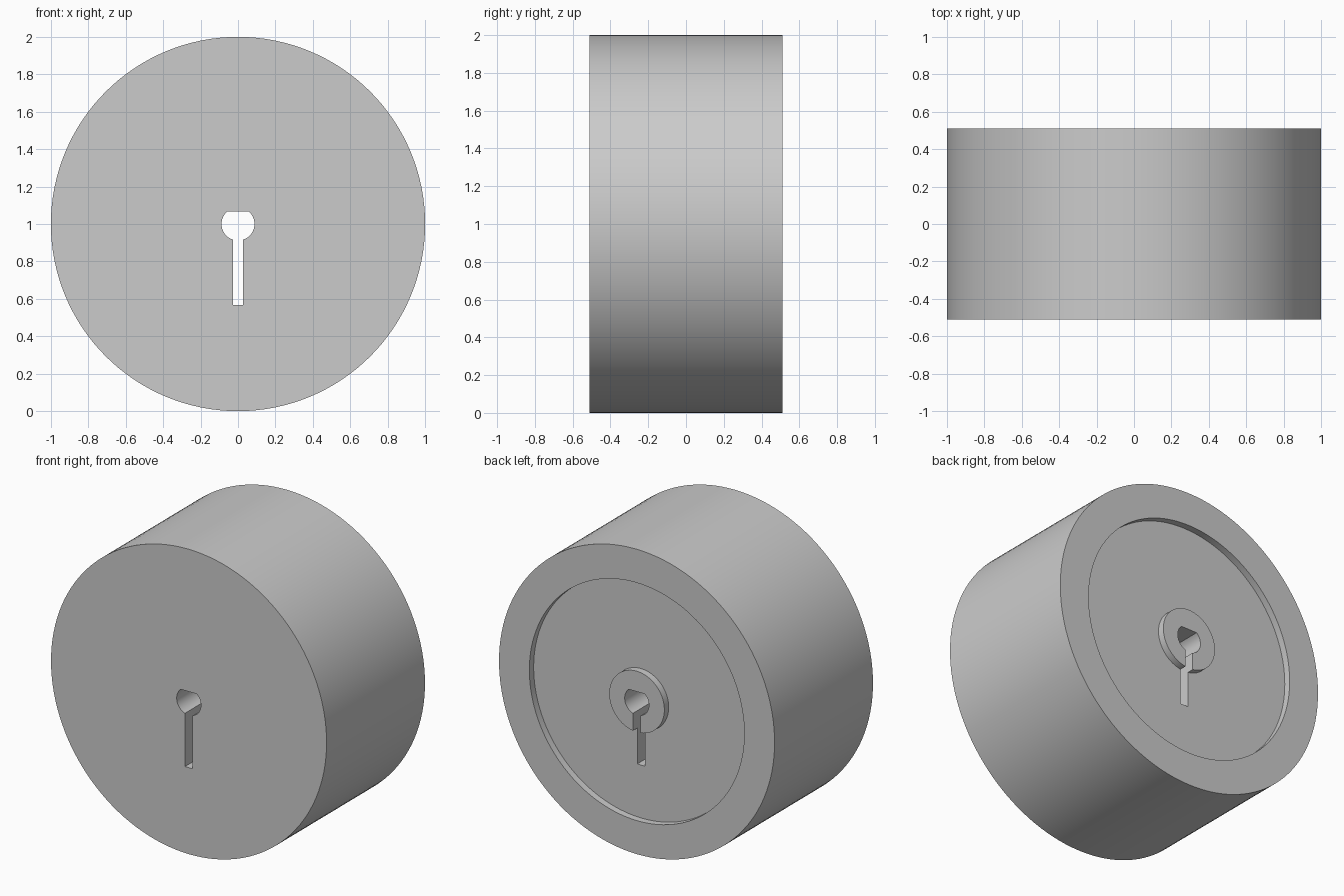
import bpy, bmesh
from math import sin, cos, pi, asin

default = bpy.data.objects.get("Cube")
if default:
    bpy.data.objects.remove(default, do_unlink=True)

SEGMENTS = 128
HALF = 0.51        # half the wheel's thickness
FLOOR = HALF - 0.045
CENTRE_Z = 1.0

grey = bpy.data.materials.new("plain grey")
grey.use_nodes = True
colour = (0.6, 0.6, 0.6, 1)
grey.diffuse_color = colour
grey.node_tree.nodes["Principled BSDF"].inputs["Base Color"].default_value = colour


def loft(name, loops):
    """Skin a list of equal point loops and cap both ends."""
    bm = bmesh.new()
    rings = [[bm.verts.new(p) for p in loop] for loop in loops]
    for a, b in zip(rings, rings[1:]):
        for i in range(len(a)):
            j = (i + 1) % len(a)
            bm.faces.new((a[i], a[j], b[j], b[i]))
    bm.faces.new(rings[0])
    bm.faces.new(rings[-1])
    bmesh.ops.recalc_face_normals(bm, faces=bm.faces)
    mesh = bpy.data.meshes.new(name)
    bm.to_mesh(mesh)
    bm.free()
    mesh.materials.append(grey)
    obj = bpy.data.objects.new(name, mesh)
    bpy.context.collection.objects.link(obj)
    return obj


def circle(radius, y):
    steps = [2 * pi * i / SEGMENTS for i in range(SEGMENTS)]
    return [(radius * cos(a), y, CENTRE_Z + radius * sin(a)) for a in steps]


# Wheel body: drum, recessed back and raised hub flush with the rim
profile = [(1.0, -HALF), (1.0, HALF), (0.78, HALF), (0.78, FLOOR),
           (0.2, FLOOR), (0.2, HALF)]
wheel = loft("wheel", [circle(r, y) for r, y in profile])

# Keyhole outline: round bore with a flat top and a long slot below
BORE, FLAT, SLOT, SLOT_END = 0.088, 0.066, 0.028, 0.567
top = asin(FLAT / BORE)
bottom = -pi / 2 + asin(SLOT / BORE)
arc = [bottom + (top - bottom) * i / 24 for i in range(25)]
right = [(SLOT, SLOT_END)] + [(BORE * cos(a), CENTRE_Z + BORE * sin(a)) for a in arc]
outline = right + [(-x, z) for x, z in reversed(right)]
cutter = loft("keyhole_cutter", [[(x, y, z) for x, z in outline] for y in (-1, 1)])
cutter.hide_render = True

# Cut the keyhole right through
cut = wheel.modifiers.new("keyhole", "BOOLEAN")
cut.operation = "DIFFERENCE"
cut.solver = "EXACT"
cut.object = cutter
bpy.ops.object.select_all(action="DESELECT")
wheel.select_set(True)
bpy.context.view_layer.objects.active = wheel
bpy.ops.object.modifier_apply(modifier=cut.name)
bpy.data.objects.remove(cutter, do_unlink=True)
bpy.ops.object.shade_smooth_by_angle(angle=pi / 6)
